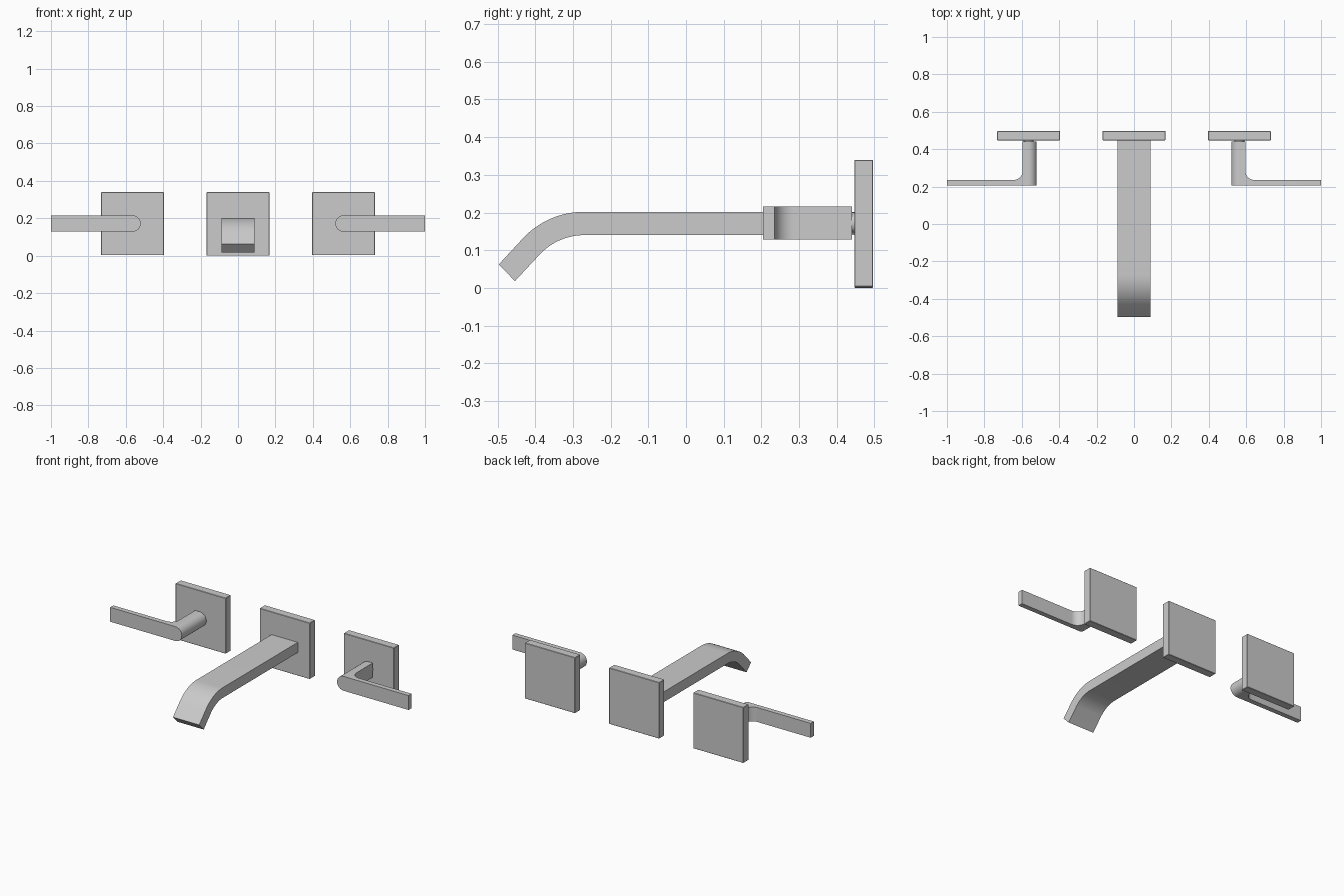
import bpy, bmesh
from math import sin, cos, pi, radians
from mathutils import Vector

if "Cube" in bpy.data.objects:
    bpy.data.objects.remove(bpy.data.objects["Cube"])


def arc(cx, cy, r, a0, a1, n):
    """Points on an arc, angles in degrees."""
    angles = [radians(a0 + (a1 - a0) * i / n) for i in range(n + 1)]
    return [(cx + r * cos(a), cy + r * sin(a)) for a in angles]


def extrude(name, points, depth, place):
    """Extrude a 2D outline over depth=(d0, d1); place maps (u, v, d) to xyz."""
    bm = bmesh.new()
    face = bm.faces.new([bm.verts.new(place(u, v, depth[0])) for u, v in points])
    moved = bmesh.ops.extrude_face_region(bm, geom=[face])["geom"]
    shift = Vector(place(0, 0, depth[1])) - Vector(place(0, 0, depth[0]))
    verts = [g for g in moved if isinstance(g, bmesh.types.BMVert)]
    bmesh.ops.translate(bm, verts=verts, vec=shift)
    bmesh.ops.recalc_face_normals(bm, faces=bm.faces)
    mesh = bpy.data.meshes.new(name)
    bm.to_mesh(mesh)
    bm.free()
    obj = bpy.data.objects.new(name, mesh)
    bpy.context.collection.objects.link(obj)
    return obj


def select(obj):
    bpy.ops.object.select_all(action='DESELECT')
    obj.select_set(True)
    bpy.context.view_layer.objects.active = obj


def smooth(obj):
    select(obj)
    bpy.ops.object.shade_smooth_by_angle(angle=radians(30))


def wall_plate(name, x, half, z0, z1):
    outline = [(x - half, z0), (x + half, z0), (x + half, z1), (x - half, z1)]
    obj = extrude(name, outline, (0.447, 0.497), lambda u, v, d: (u, d, v))
    bevel = obj.modifiers.new("edge", 'BEVEL')
    bevel.width = 0.002
    bevel.segments = 1
    return obj


# Spout: flat bar that bends down 45 degrees, side profile in (y, z)
cy, cz = -0.27, -0.022
profile = [(0.46, 0.202)] + arc(cy, cz, 0.224, 90, 135, 14)
profile += [(-0.497, 0.062), (-0.454, 0.018)]
profile += arc(cy, cz, 0.162, 135, 90, 14) + [(0.46, 0.14)]
spout = extrude("spout", profile, (-0.088, 0.088), lambda u, v, d: (d, u, v))
smooth(spout)
wall_plate("spout_plate", 0, 0.168, 0.0, 0.34)

# Handles: L-shaped lever with rounded outer side, neck and wall plate
X, Z, R = 0.564, 0.172, 0.0435
for side, s in (("left", -1), ("right", 1)):
    wall_plate(side + "_handle_plate", s * X, 0.168, 0.003, 0.34)

    top = [(0.5, 0.205), (1.0, 0.205), (1.0, 0.235)]
    top += arc(0.645, 0.285, 0.05, 270, 180, 12) + [(0.595, 0.44), (0.5, 0.44)]
    lever = extrude(side + "_lever", top, (Z - 0.1, Z + 0.1),
                    lambda u, v, d: (s * u, v, d))
    front = arc(X, Z, R, 90, 270, 32) + [(1.1, Z - R), (1.1, Z + R)]
    cutter = extrude("lever_cutter", front, (0.1, 0.6),
                     lambda u, v, d: (s * u, d, v))
    cutter.hide_render = True
    cut = lever.modifiers.new("round_side", 'BOOLEAN')
    cut.operation = 'INTERSECT'
    cut.solver = 'EXACT'
    cut.object = cutter
    select(lever)
    bpy.ops.object.modifier_apply(modifier=cut.name)
    bpy.data.objects.remove(cutter)
    smooth(lever)

    neck = extrude(side + "_neck", arc(X, Z, 0.028, 0, 348.75, 31), (0.43, 0.455),
                   lambda u, v, d: (s * u, d, v))
    smooth(neck)
